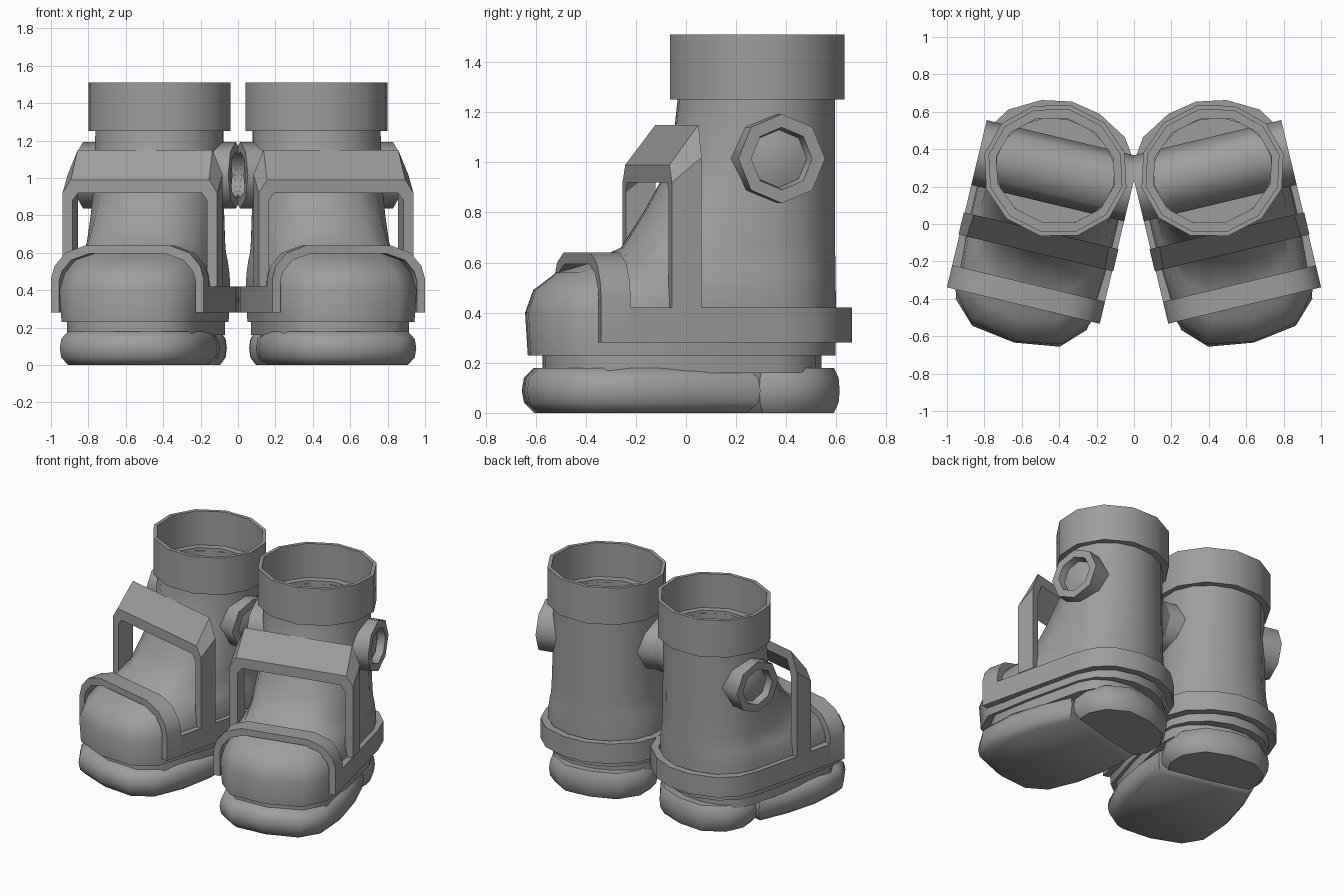
import bpy, bmesh
from math import sin, cos, pi, radians
from mathutils import Matrix, Vector

cube = bpy.data.objects.get("Cube")
if cube:
    bpy.data.objects.remove(cube, do_unlink=True)

grey = bpy.data.materials.new("boot_grey")
grey.use_nodes = True
colour = (0.34, 0.34, 0.34, 1)
grey.diffuse_color = colour
grey.node_tree.nodes["Principled BSDF"].inputs["Base Color"].default_value = colour

# One boot is modelled around its leg axis, then splayed and mirrored
PLACE = Matrix.Translation((0.42, 0.285, 0)) @ Matrix.Rotation(radians(13.4), 4, "Z")
SIDES = {"left": PLACE, "right": Matrix.Scale(-1, 4, (1, 0, 0)) @ PLACE}


def loft(name, rings, caps=True, angle=40):
    """Skin a row of equal-length point rings, once for each boot."""
    for side, matrix in SIDES.items():
        bm = bmesh.new()
        rows = [[bm.verts.new(p) for p in ring] for ring in rings]
        n = len(rows[0])
        for a, b in zip(rows, rows[1:]):
            for i in range(n):
                j = (i + 1) % n
                bm.faces.new((a[i], a[j], b[j], b[i]))
        if caps:
            bm.faces.new(rows[0])
            bm.faces.new(rows[-1])
        bmesh.ops.remove_doubles(bm, verts=bm.verts, dist=0.0001)
        bm.transform(matrix)
        bmesh.ops.recalc_face_normals(bm, faces=bm.faces)
        mesh = bpy.data.meshes.new(f"{side}_{name}")
        bm.to_mesh(mesh)
        bm.free()
        mesh.materials.append(grey)
        obj = bpy.data.objects.new(f"{side}_{name}", mesh)
        bpy.context.collection.objects.link(obj)
        bpy.ops.object.select_all(action="DESELECT")
        obj.select_set(True)
        bpy.context.view_layer.objects.active = obj
        bpy.ops.object.shade_smooth_by_angle(angle=radians(angle))


def mirrored(half):
    """Half outline from centre to centre, closed with its mirror image."""
    return half + [(-x, y) for x, y in reversed(half) if abs(x) > 1e-6]


def foot_ring(z, width, back, front, boxy, taper):
    """Round heel, with a toe that blends from round to boxy."""
    half = [(width * sin(t * pi / 8), back * cos(t * pi / 8)) for t in range(5)]
    box = [(1, 0.45), (0.95, 0.8), (0.65, 0.95), (0, 1)]
    for t, (bx, by) in enumerate(box, 1):
        x = cos(t * pi / 8) * (1 - boxy) + bx * boxy
        y = sin(t * pi / 8) * (1 - boxy) + by * boxy
        half.append((width * x * (1 - taper * y * y), -front * y))
    return [(x, y, z) for x, y in mirrored(half)]


def ellipse(z, rx, ry, n=12):
    return [(rx * sin(2 * pi * i / n), ry * cos(2 * pi * i / n), z) for i in range(n)]


# Boot body: foot and shaft, turned in at the top to a hollow inside
body = [
    (0.23, 0.38, 0.31, 0.93, 1, 0),
    (0.40, 0.39, 0.31, 0.94, 1, 0),
    (0.49, 0.385, 0.31, 0.91, 1, 0.08),
    (0.56, 0.375, 0.31, 0.82, 1, 0.22),
    (0.60, 0.365, 0.31, 0.68, 0.9, 0.25),
    (0.66, 0.36, 0.31, 0.55, 0.7, 0.15),
    (0.80, 0.355, 0.31, 0.46, 0.4, 0.1),
    (1.00, 0.35, 0.31, 0.35, 0, 0),
    (1.25, 0.35, 0.31, 0.32, 0, 0),
    (1.25, 0.32, 0.28, 0.29, 0, 0),
    (0.45, 0.32, 0.28, 0.29, 0, 0),
]
loft("boot_body", [foot_ring(*r) for r in body])
loft("welt", [foot_ring(z, 0.36, 0.25, 0.87, 1, 0) for z in (0.16, 0.24)])

# Collar: thin ring around the top of the shaft
collar = [(1.25, 0.325, 0.285), (1.25, 0.39, 0.358), (1.51, 0.39, 0.358),
          (1.51, 0.365, 0.333), (1.27, 0.365, 0.333), (1.27, 0.325, 0.285),
          (1.25, 0.325, 0.285)]
loft("collar", [ellipse(*r) for r in collar], caps=False, angle=35)


# Soles: pillow shapes with flat bottoms
def pillow(name, half):
    outline = mirrored(half)
    mid = (half[0][1] + half[-1][1]) / 2
    levels = [(0, 0.89), (0.04, 0.98), (0.09, 1), (0.14, 0.98), (0.18, 0.89)]
    loft(name, [[(x * s, mid + (y - mid) * s, z) for x, y in outline]
                for z, s in levels], angle=50)


pillow("front_sole", [(0, -0.06), (0.35, -0.07), (0.39, -0.3), (0.4, -0.55),
                      (0.36, -0.79), (0.24, -0.91), (0, -0.945)])
pillow("heel", [(0, 0.32), (0.2, 0.29), (0.33, 0.17), (0.36, 0.03),
                (0.33, -0.07), (0, -0.08)])

# Side band: runs back from the toe strap and around the heel
band = mirrored([(0.42, -0.62), (0.42, 0), (0.4, 0.14), (0.32, 0.26),
                 (0.16, 0.35), (0, 0.38)])
rings = []
for x, y in band:
    inner = (x * 0.88, y * 0.87 if y > 0 else y)
    rings.append([(x, y, 0.28), (*inner, 0.28), (*inner, 0.42), (x, y, 0.42)])
loft("side_band", rings)


# Straps: arches over the foot, each path given as (x, z) for one half
def arch(name, front, back, outer_f, inner_f, outer_b, inner_b):
    paths = [mirrored(p) for p in (outer_f, inner_f, inner_b, outer_b)]
    depths = (front, front, back, back)
    loft(name, [[(x, y, z) for (x, z), y in zip(station, depths)]
                for station in zip(*paths)], angle=30)


toe_outer = [(0.42, 0.28), (0.42, 0.46), (0.4, 0.53), (0.34, 0.6), (0.23, 0.64)]
toe_inner = [(0.375, 0.28), (0.375, 0.45), (0.36, 0.5), (0.31, 0.56), (0.21, 0.595)]
arch("toe_strap", -0.741, -0.62, toe_outer, toe_inner, toe_outer, toe_inner)
arch("ankle_strap", -0.452, -0.33,
     [(0.425, 0.42), (0.425, 0.92), (0.38, 0.99)],
     [(0.37, 0.42), (0.37, 0.88), (0.34, 0.92)],
     [(0.425, 0.42), (0.425, 1.02), (0.37, 1.15)],
     [(0.37, 0.42), (0.37, 0.97), (0.33, 1.08)])

# Ankle tube: eight-sided bar through the shaft with recessed ends
end = [(0.39, 0.02), (0.385, 0.07), (0.37, 0.115), (0.42, 0.125), (0.42, 0.178)]
profile = [(-x, r) for x, r in end] + end[::-1]
loft("ankle_tube", [[(x, r * sin(i * pi / 4), 1.015 + r * cos(i * pi / 4))
                     for i in range(8)] for x, r in profile], angle=48)
